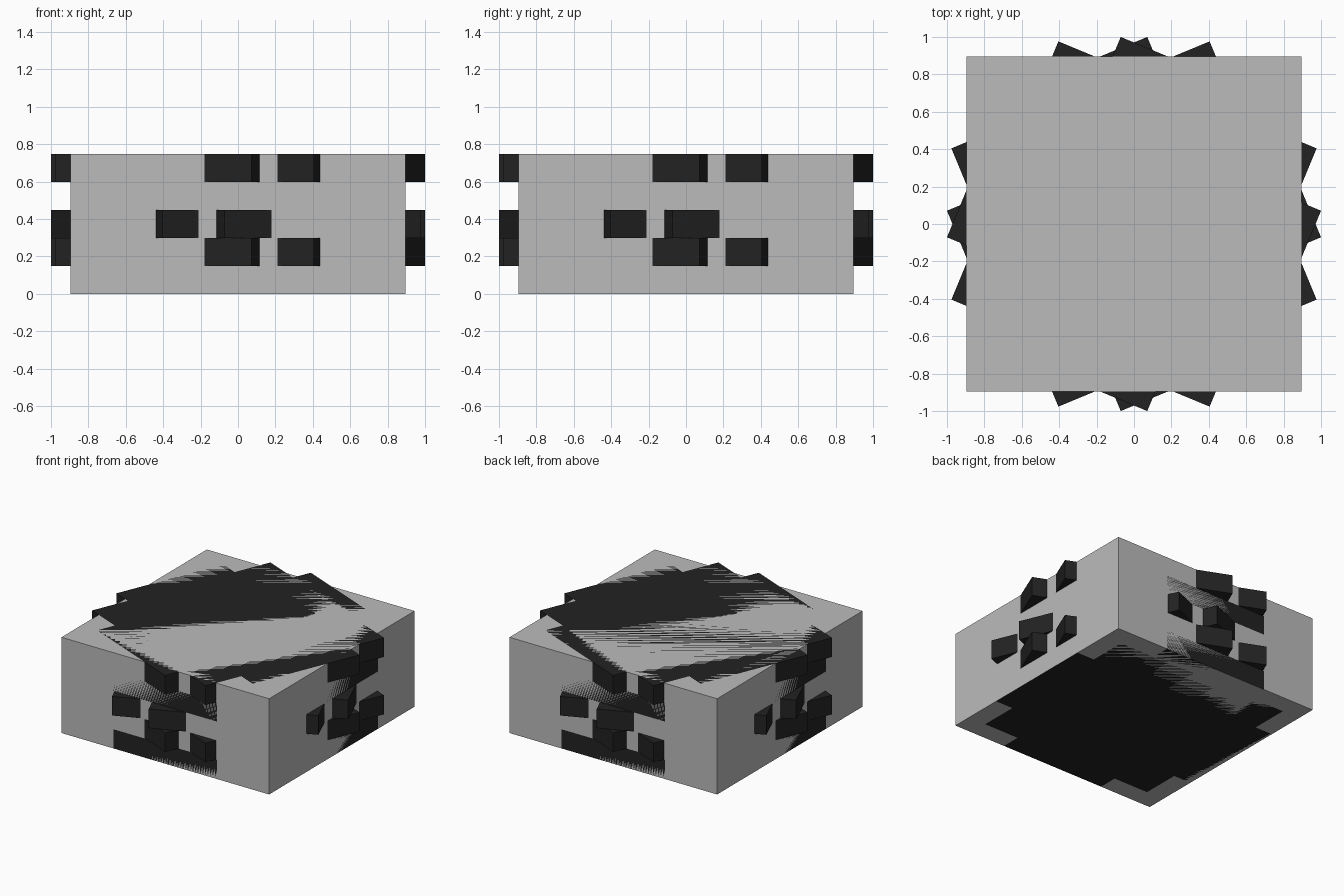
import bpy, bmesh, math

if "Cube" in bpy.data.objects:
    bpy.data.objects.remove(bpy.data.objects["Cube"])

U = 2 / (2 * (6 * math.cos(math.pi / 8) + 3 * math.sin(math.pi / 8)))  # block unit


def material(name, rgb):
    m = bpy.data.materials.new(name)
    m.diffuse_color = (*rgb, 1)
    m.use_nodes = True
    m.node_tree.nodes["Principled BSDF"].inputs["Base Color"].default_value = m.diffuse_color
    return m


GREY = material("light grey", (0.50, 0.50, 0.50))
DARK = material("near black", (0.016, 0.016, 0.016))


def prism(name, outline, z0, z1, angle, mat):
    """Extrude a flat outline from z0 to z1 and turn it about z."""
    c, s = math.cos(angle), math.sin(angle)
    bm = bmesh.new()
    face = bm.faces.new([bm.verts.new((x * c - y * s, x * s + y * c, z0)) for x, y in outline])
    top = bmesh.ops.extrude_face_region(bm, geom=[face])["geom"]
    bmesh.ops.translate(bm, vec=(0, 0, z1 - z0),
                        verts=[g for g in top if isinstance(g, bmesh.types.BMVert)])
    bmesh.ops.recalc_face_normals(bm, faces=bm.faces)
    mesh = bpy.data.meshes.new(name)
    bm.to_mesh(mesh)
    bm.free()
    mesh.materials.append(mat)
    obj = bpy.data.objects.new(name, mesh)
    bpy.context.collection.objects.link(obj)
    return obj


# square casing
H = 6 * U
prism("casing", [(-H, -H), (H, -H), (H, H), (-H, H)], 0, 5 * U, 0, GREY)

# stepped round outline: one quarter repeated four times
outline = []
quarter = [(6, -3), (6, 3), (5, 3), (5, 5), (3, 5)]
for k in range(4):
    for x, y in quarter:
        for _ in range(k):
            x, y = -y, x
        outline.append((x * U, y * U))
# the last point of each quarter is followed by the next quarter's first corner

# five stacked discs, each turned by an eighth of a right-angle pair
for i, turn in enumerate((0, -1, 1, 0, -1)):
    prism(f"stepped_disc_{i + 1}", outline, i * U, (i + 1) * U, turn * math.pi / 8, DARK)
